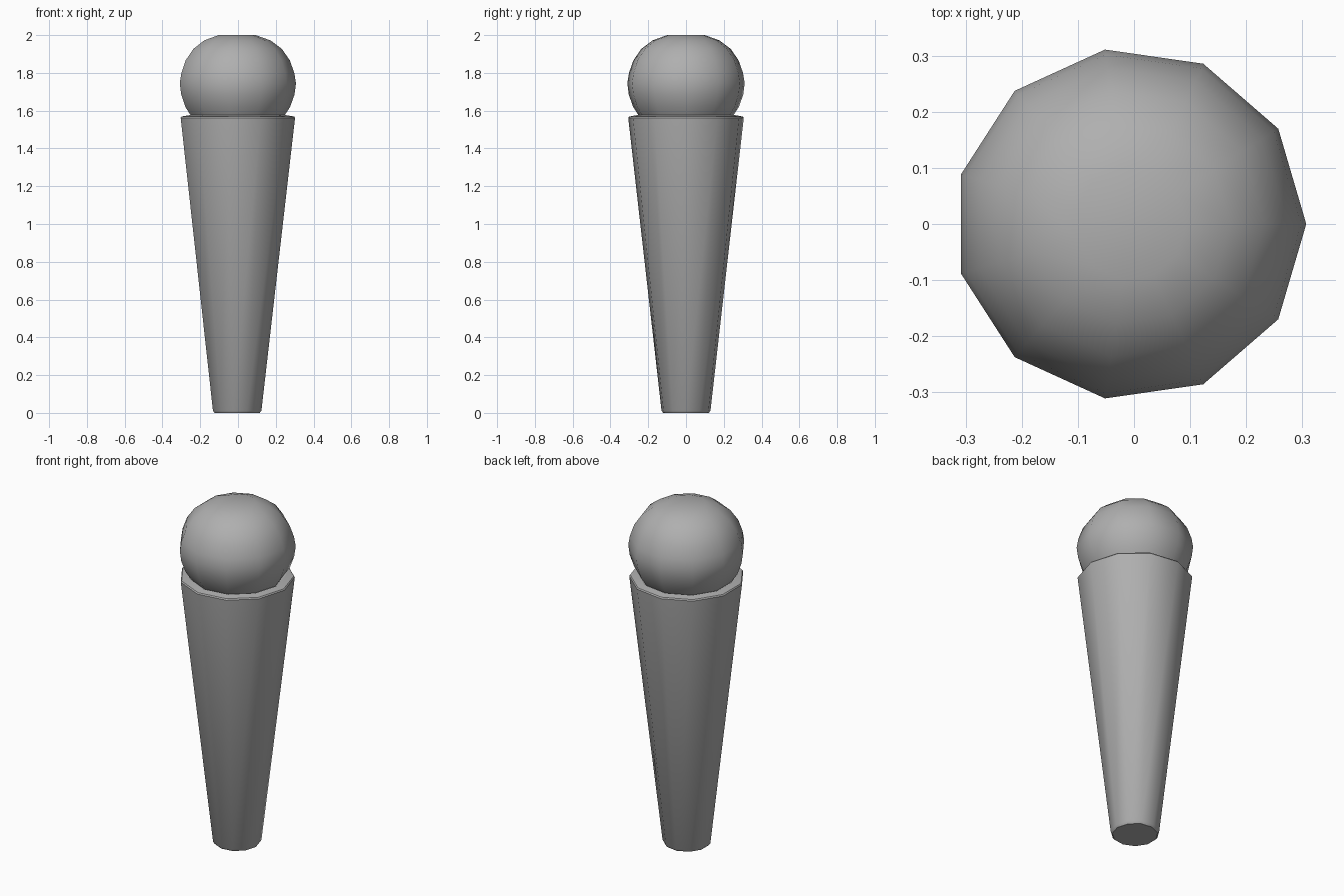
import bpy, bmesh
from math import sin, cos, pi, radians

if "Cube" in bpy.data.objects:
    bpy.data.objects.remove(bpy.data.objects["Cube"])

SIDES = 11
CX = -0.007  # an odd-sided ring is bounds-centred slightly off its axis

# Dark grey shared by both parts
grey = bpy.data.materials.new("dark_grey")
grey.diffuse_color = (0.43, 0.43, 0.43, 1)
grey.use_nodes = True
grey.node_tree.nodes["Principled BSDF"].inputs["Base Color"].default_value = grey.diffuse_color


def lathe(name, profile, cap_bottom=False, cap_top=False, angle=35):
    """Revolve (radius, z) points, listed bottom to top along the outside."""
    bm = bmesh.new()
    rings = [[bm.verts.new((CX + r * cos(2 * pi * i / SIDES),
                            r * sin(2 * pi * i / SIDES), z))
              for i in range(SIDES)] for r, z in profile]
    for a, b in zip(rings, rings[1:]):
        for i in range(SIDES):
            j = (i + 1) % SIDES
            bm.faces.new((a[i], a[j], b[j], b[i]))
    if cap_bottom:
        bm.faces.new(rings[0][::-1])
    if cap_top:
        bm.faces.new(rings[-1])
    mesh = bpy.data.meshes.new(name)
    bm.to_mesh(mesh)
    bm.free()
    mesh.materials.append(grey)
    ob = bpy.data.objects.new(name, mesh)
    bpy.context.collection.objects.link(ob)
    bpy.ops.object.select_all(action='DESELECT')
    bpy.context.view_layer.objects.active = ob
    ob.select_set(True)
    bpy.ops.object.shade_smooth_by_angle(angle=radians(angle))
    return ob


# Tapered cone with small bevels and a slightly raised inner lip
lathe("cone", [(0.122, 0.0), (0.131, 0.012), (0.309, 1.562),
               (0.304, 1.569), (0.262, 1.576), (0.251, 1.571)], cap_bottom=True)

# Rounded scoop with a flat top, seated on the cone's lip
lathe("scoop", [(0.251, 1.571), (0.283, 1.62), (0.306, 1.685), (0.314, 1.745),
                (0.305, 1.80), (0.281, 1.867), (0.239, 1.927),
                (0.179, 1.972), (0.1, 2.0)], cap_top=True)
